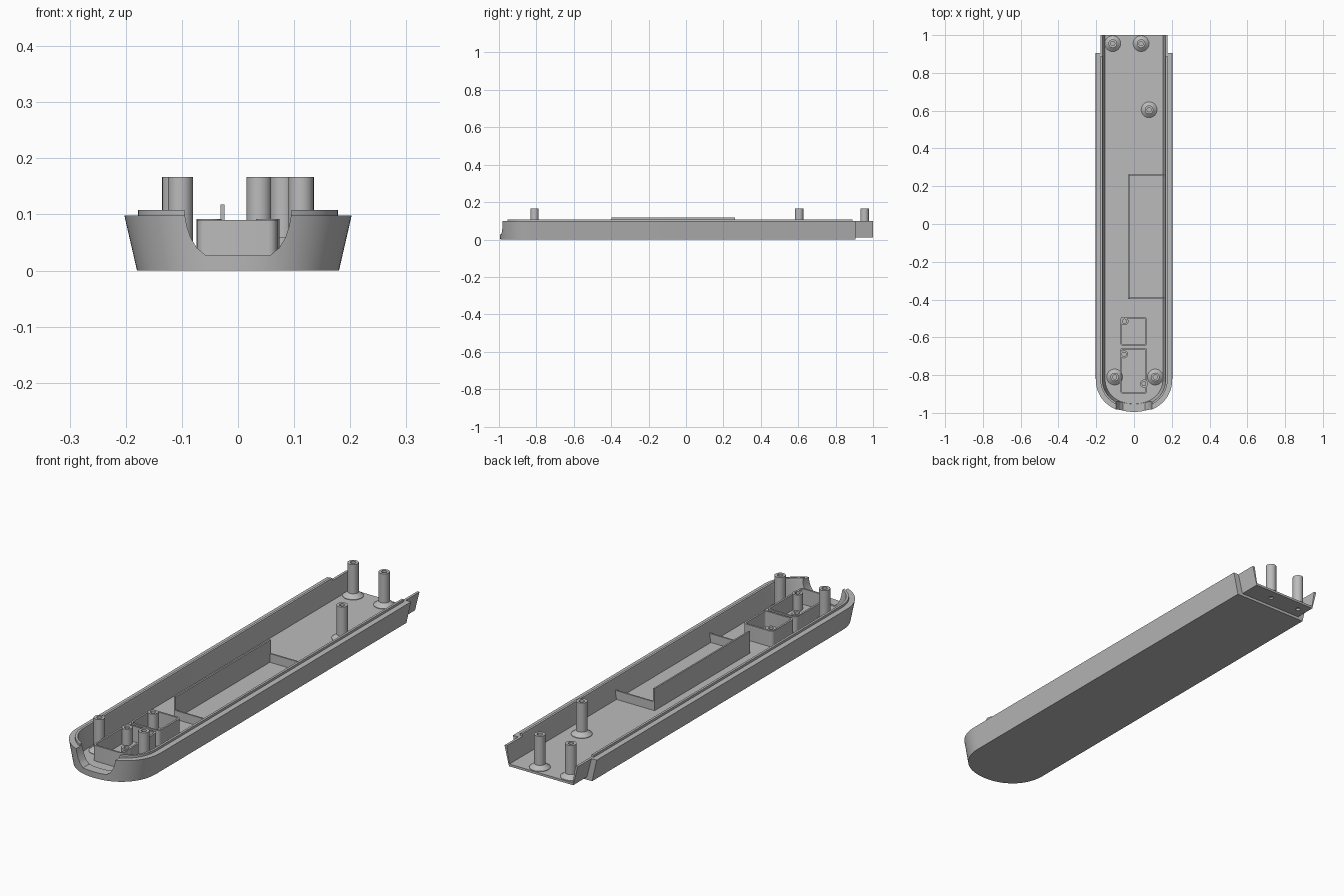
import bpy
import bmesh
from math import cos, sin, pi

if "Cube" in bpy.data.objects:
    bpy.data.objects.remove(bpy.data.objects["Cube"], do_unlink=True)

gray = bpy.data.materials.new("plain_gray")
gray.use_nodes = True
COLOR = (0.5, 0.5, 0.5, 1)
gray.diffuse_color = COLOR
gray.node_tree.nodes["Principled BSDF"].inputs["Base Color"].default_value = COLOR

FLOOR = 0.022
ARC_Y = -0.82   # where the straight sides turn into the rounded front
parts = []


def finish(name, bm, part=True):
    bmesh.ops.recalc_face_normals(bm, faces=bm.faces)
    mesh = bpy.data.meshes.new(name)
    bm.to_mesh(mesh)
    bm.free()
    mesh.materials.append(gray)
    obj = bpy.data.objects.new(name, mesh)
    bpy.context.collection.objects.link(obj)
    if part:
        parts.append(obj)
    return obj


def u_path(half, front, back, steps=40):
    """Straight sides joined by a rounded front, from left to right."""
    pts = [(half, back)]
    for i in range(steps + 1):
        a = pi * i / steps
        c, s = cos(a), sin(a)
        x = half * (abs(c) ** 0.94) * (1 if c > 0 else -1)
        pts.append((x, ARC_Y - (ARC_Y - front) * abs(s) ** 0.94))
    return pts + [(-half, back)]


def u_loft(name, sections, back, filled):
    """Skin (half width, front y, z) sections; filled makes a tray, else a rim."""
    bm = bmesh.new()
    rings = [[bm.verts.new((x, y, z)) for x, y in u_path(w, f, back)]
             for w, f, z in sections]
    pairs = list(zip(rings, rings[1:]))
    if filled:
        bm.faces.new(rings[0])
        bm.faces.new(rings[-1])
        bm.faces.new([r[0] for r in rings] + [r[-1] for r in reversed(rings)])
    else:
        pairs.append((rings[-1], rings[0]))
        for end in (0, -1):
            bm.faces.new([r[end] for r in rings])
    for a, b in pairs:
        for i in range(len(a) - 1):
            bm.faces.new((a[i], a[i + 1], b[i + 1], b[i]))
    return finish(name, bm)


def prism(name, profile, y0, y1, part=True):
    """Extrude an (x, z) profile along y."""
    bm = bmesh.new()
    face = bm.faces.new([bm.verts.new((x, y0, z)) for x, z in profile])
    new = bmesh.ops.extrude_face_region(bm, geom=[face])["geom"]
    moved = [v for v in new if isinstance(v, bmesh.types.BMVert)]
    bmesh.ops.translate(bm, verts=moved, vec=(0, y1 - y0, 0))
    return finish(name, bm, part)


def block(name, x0, x1, y0, y1, z1):
    return prism(name, [(x0, 0.015), (x1, 0.015), (x1, z1), (x0, z1)], y0, y1)


def lathe(name, x, y, profile, segs=32, part=True):
    """Revolve an (r, z) profile about a vertical axis."""
    bm = bmesh.new()
    rings = [[bm.verts.new((x + r * cos(2 * pi * i / segs),
                            y + r * sin(2 * pi * i / segs), z))
              for i in range(segs)] for r, z in profile]
    for a, b in zip(rings, rings[1:]):
        for i in range(segs):
            j = (i + 1) % segs
            bm.faces.new((a[i], a[j], b[j], b[i]))
    bm.faces.new(rings[0])
    bm.faces.new(rings[-1])
    return finish(name, bm, part)


def cut(obj, cutter):
    mod = obj.modifiers.new("cut", "BOOLEAN")
    mod.operation = "DIFFERENCE"
    mod.solver = "EXACT"
    mod.object = cutter
    bpy.context.view_layer.objects.active = obj
    bpy.ops.object.modifier_apply(modifier=mod.name)


def box_frame(name, x0, x1, y0, y1, top, wall=0.008, radius=0.016):
    """Open rectangular wall with rounded corners."""
    bm = bmesh.new()

    def ring(inset, z):
        verts = []
        r = radius - inset
        corners = [(x1, y1), (x0, y1), (x0, y0), (x1, y0)]
        for k, (cx, cy) in enumerate(corners):
            cx += radius if cx == x0 else -radius
            cy += radius if cy == y0 else -radius
            for i in range(7):
                a = pi / 2 * (k + i / 6)
                verts.append(bm.verts.new((cx + r * cos(a), cy + r * sin(a), z)))
        return verts

    rings = [ring(0, 0.015), ring(0, top), ring(wall, top), ring(wall, 0.015)]
    for k, a in enumerate(rings):
        b = rings[(k + 1) % 4]
        for i in range(len(a)):
            j = (i + 1) % len(a)
            bm.faces.new((a[i], a[j], b[j], b[i]))
    return finish(name, bm)


# Tray shell with drafted sides, and the raised inner lip on its rim
tray = u_loft("tray_shell", [(0.18, -0.993, 0), (0.2025, -1, 0.098),
                             (0.166, -0.964, 0.098), (0.153, -0.952, FLOOR)],
              0.905, True)
lip = u_loft("rim_lip", [(0.178, -0.976, 0.098), (0.178, -0.976, 0.108),
                         (0.168, -0.966, 0.108), (0.166, -0.964, 0.098)],
             0.89, False)

# Rounded opening in the front wall
half = [(0.096, 0.2), (0.095, 0.1), (0.091, 0.078), (0.084, 0.058),
        (0.073, 0.04), (0.057, 0.027)]
opening = prism("opening_cutter",
                half + [(-x, z) for x, z in reversed(half)], -1.2, -0.9, False)
cut(tray, opening)
cut(lip, opening)
bpy.data.objects.remove(opening, do_unlink=True)

# Thin channel sticking out of the back
side = [(0.155, 0.012), (0.177, 0.098), (0.166, 0.098), (0.153, FLOOR)]
tongue = prism("back_tongue", side + [(-x, z) for x, z in reversed(side)], 0.9, 1.0)

# Screw posts with flared feet
posts = {"back_right_post": (-0.1125, 0.955), "back_left_post": (0.0375, 0.955),
         "middle_post": (0.08, 0.605), "front_right_post": (-0.1025, -0.81),
         "front_left_post": (0.1125, -0.81)}
for name, (x, y) in posts.items():
    lathe(name, x, y, [(0.042, FLOOR - 0.002), (0.042, FLOOR + 0.002),
                       (0.0225, 0.04), (0.0225, 0.167),
                       (0.011, 0.167), (0.011, 0.06)])
    if y > 0.9:  # screw holes through the tongue floor
        hole = lathe("hole_cutter", x, y, [(0.01, -0.1), (0.01, 0.05)], part=False)
        cut(tongue, hole)
        bpy.data.objects.remove(hole, do_unlink=True)

# Long divider with two low cross ribs
block("divider_wall", -0.031, -0.024, -0.397, 0.261, 0.118)
for name, y in (("front_cross_rib", -0.397), ("back_cross_rib", 0.254)):
    block(name, -0.028, 0.162, y, y + 0.007, 0.06)

# Two open compartments with small bosses in their corners
box_frame("rear_compartment", -0.073, 0.07, -0.645, -0.492, 0.09)
box_frame("front_compartment", -0.073, 0.07, -0.9, -0.656, 0.09)
for i, (x, y) in enumerate([(-0.05, -0.515), (-0.053, -0.69), (0.053, -0.845)]):
    lathe("compartment_boss_%d" % (i + 1), x, y,
          [(0.021, 0.015), (0.021, 0.092), (0.011, 0.092), (0.011, 0.05)])

# Smooth round surfaces, keep edges crisp
bpy.ops.object.select_all(action="DESELECT")
for obj in parts:
    obj.select_set(True)
bpy.context.view_layer.objects.active = tray
bpy.ops.object.shade_smooth_by_angle(angle=0.5)
